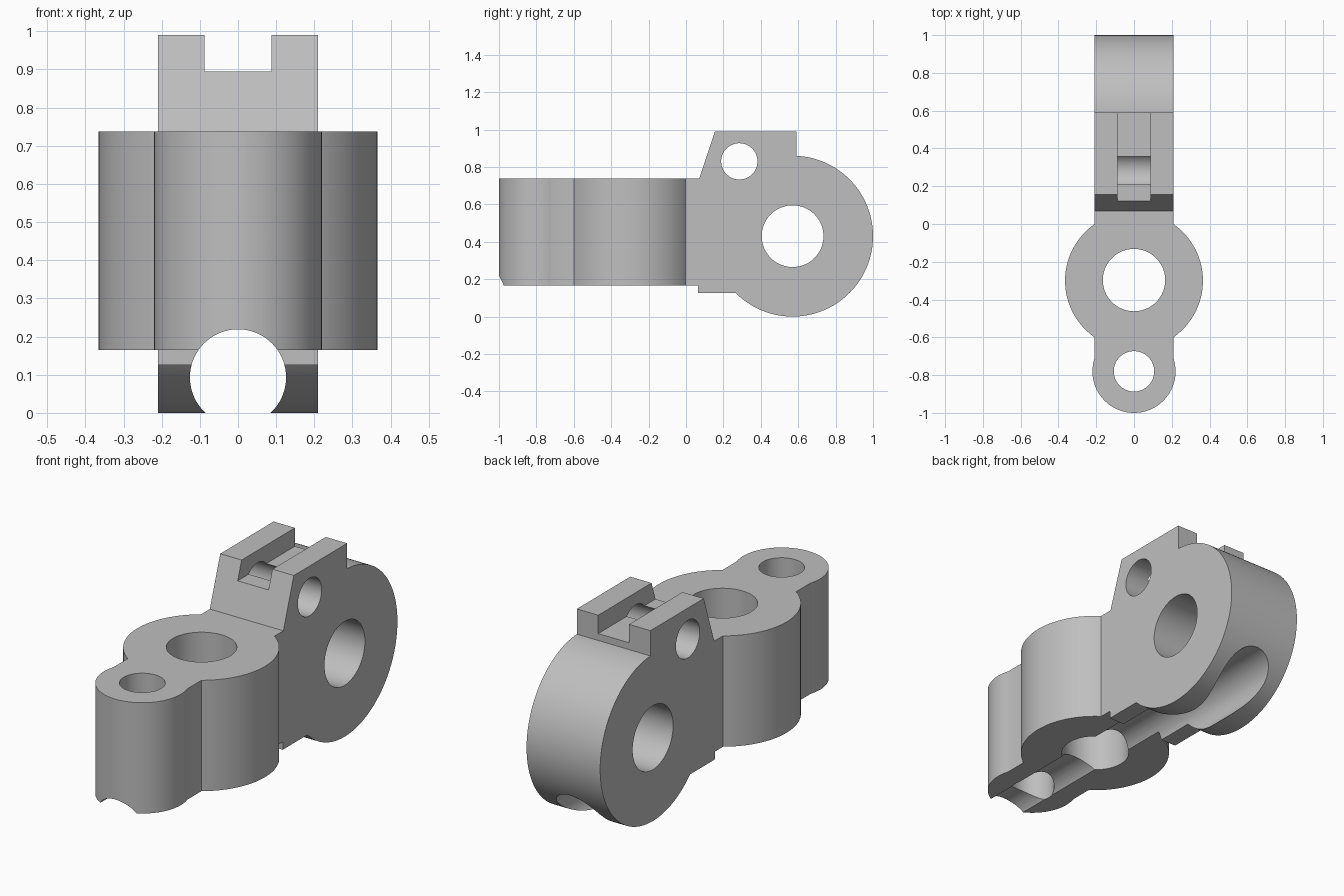
import bpy
import bmesh
from math import sin, cos, radians, atan2, degrees, sqrt
from mathutils import Matrix

if "Cube" in bpy.data.objects:
    bpy.data.objects.remove(bpy.data.objects["Cube"])

grey = bpy.data.materials.new("plain grey")
grey.use_nodes = True
COLOR = (0.52, 0.52, 0.52, 1)
grey.diffuse_color = COLOR
grey.node_tree.nodes["Principled BSDF"].inputs["Base Color"].default_value = COLOR

# Axis frames: extrusion runs along the named axis
FRAMES = {
    "z": Matrix.Identity(4),
    "x": Matrix(((0, 0, 1, 0), (1, 0, 0, 0), (0, 1, 0, 0), (0, 0, 0, 1))),
    "y": Matrix(((1, 0, 0, 0), (0, 0, 1, 0), (0, 1, 0, 0), (0, 0, 0, 1))),
}


def arc(cx, cy, r, start, end, steps=64):
    angles = [radians(start + (end - start) * i / steps) for i in range(steps + 1)]
    return [(cx + r * cos(a), cy + r * sin(a)) for a in angles]


def circle(cx, cy, r):
    return arc(cx, cy, r, 0, 360, 96)[:-1]


def prism(name, outline, axis, low, high):
    """Extrude a closed 2D outline along an axis."""
    bm = bmesh.new()
    face = bm.faces.new([bm.verts.new((u, v, low)) for u, v in outline])
    top = bmesh.ops.extrude_face_region(bm, geom=[face])["geom"]
    moved = [v for v in top if isinstance(v, bmesh.types.BMVert)]
    bmesh.ops.translate(bm, verts=moved, vec=(0, 0, high - low))
    bm.transform(FRAMES[axis])
    bmesh.ops.recalc_face_normals(bm, faces=bm.faces)
    mesh = bpy.data.meshes.new(name)
    bm.to_mesh(mesh)
    bm.free()
    mesh.materials.append(grey)
    obj = bpy.data.objects.new(name, mesh)
    bpy.context.collection.objects.link(obj)
    return obj


def combine(target, other, operation):
    """Apply a boolean and discard the helper."""
    mod = target.modifiers.new(operation.lower(), "BOOLEAN")
    mod.operation = operation
    mod.solver = "EXACT"
    mod.object = other
    bpy.context.view_layer.objects.active = target
    bpy.ops.object.modifier_apply(modifier=mod.name)
    bpy.data.objects.remove(other)


HALF = 0.21            # half width of the neck and hinge
BOTTOM, TOP = 0.17, 0.742

# Two-lobed clamp body: front lobe, neck, main ring and rear neck
main_r, main_y = 0.365, -0.3
lobe_r, lobe_y = 0.22, -0.78
a = degrees(atan2(sqrt(main_r**2 - HALF**2), HALF))
b = degrees(atan2(sqrt(lobe_r**2 - HALF**2), HALF))
outline = arc(0, lobe_y, lobe_r, -180 - b, b)
outline += arc(0, main_y, main_r, -a, a)
outline += [(HALF, 0.03), (-HALF, 0.03)]
outline += arc(0, main_y, main_r, 180 - a, 180 + a)
body = prism("hinge_link", outline, "z", BOTTOM, TOP)

# Hinge block: round eye with a raised clevis on top
eye_y, eye_z, eye_r = 0.57, 0.435, 0.43
foot = 0.13
start = degrees(atan2(foot - eye_z, -sqrt(eye_r**2 - (foot - eye_z)**2)))
end = degrees(atan2(sqrt(eye_r**2 - 0.02**2), 0.02))
side = [(0, BOTTOM), (0.065, BOTTOM), (0.065, foot)]
side += arc(eye_y, eye_z, eye_r, start, end, 96)
side += [(0.59, 0.995), (0.155, 0.995), (0.07, TOP), (0, TOP)]
combine(body, prism("hinge_block", side, "x", -HALF, HALF), "UNION")

# Bores, bottom channel and top slot
slot = [(-0.088, 0.9), (0.088, 0.9), (0.088, 1.2), (-0.088, 1.2)]
cuts = [
    ("main_bore", circle(0, main_y + 0.003, 0.165), "z"),
    ("lobe_bore", circle(0, lobe_y, 0.107), "z"),
    ("eye_bore", circle(eye_y, eye_z, 0.165), "x"),
    ("pin_bore", circle(0.285, 0.835, 0.097), "x"),
    ("bottom_channel", circle(0, 0.098, 0.126), "y"),
    ("top_slot", slot, "y"),
]
for name, shape, axis in cuts:
    combine(body, prism(name, shape, axis, -1.5, 1.5), "DIFFERENCE")

# Smooth curved walls, crisp edges
bpy.ops.object.select_all(action="DESELECT")
body.select_set(True)
bpy.context.view_layer.objects.active = body
bpy.ops.object.shade_smooth_by_angle(angle=radians(25))

# Rest the lowest point on the ground
lowest = min(v.co.z for v in body.data.vertices)
body.data.transform(Matrix.Translation((0, 0, -lowest)))
